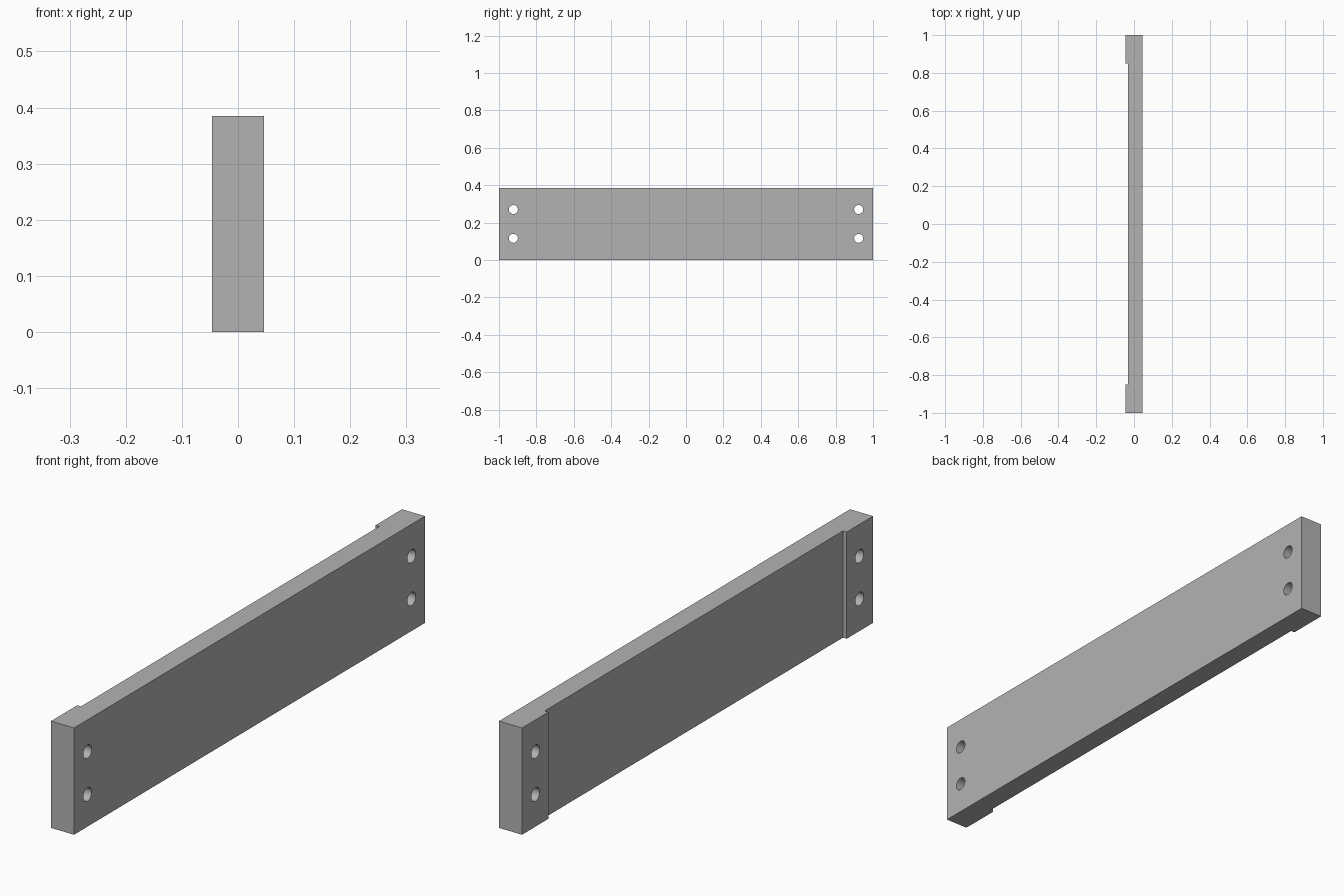
import bpy
import bmesh
from mathutils import Matrix

HEIGHT = 0.385
HOLE_RADIUS = 0.024

cube = bpy.data.objects.get("Cube")
if cube:
    bpy.data.objects.remove(cube, do_unlink=True)

grey = bpy.data.materials.new("plain grey")
grey.use_nodes = True
colour = (0.45, 0.45, 0.45, 1.0)
grey.diffuse_color = colour
grey.node_tree.nodes["Principled BSDF"].inputs["Base Color"].default_value = colour


def make_object(name, bm):
    bmesh.ops.recalc_face_normals(bm, faces=bm.faces)
    mesh = bpy.data.meshes.new(name)
    bm.to_mesh(mesh)
    bm.free()
    mesh.materials.append(grey)
    obj = bpy.data.objects.new(name, mesh)
    bpy.context.collection.objects.link(obj)
    return obj


# Plank: plan outline with a thicker pad at each end, extruded upward
half = [(0.046, -1), (0.046, 1), (-0.046, 1), (-0.046, 0.85), (-0.031, 0.85)]
outline = half + [(x, -y) for x, y in reversed(half[2:])]
bm = bmesh.new()
base = bm.faces.new([bm.verts.new((x, y, 0)) for x, y in outline])
top = bmesh.ops.extrude_face_region(bm, geom=[base])["geom"]
bmesh.ops.translate(bm, vec=(0, 0, HEIGHT),
                    verts=[v for v in top if isinstance(v, bmesh.types.BMVert)])
plank = make_object("plank", bm)

# Bolt holes: two through each end pad
bm = bmesh.new()
for y in (-0.923, 0.923):
    for z in (0.116, 0.27):
        place = Matrix.Translation((0, y, z)) @ Matrix.Rotation(1.5707963, 4, 'Y')
        bmesh.ops.create_cone(bm, cap_ends=True, segments=32, radius1=HOLE_RADIUS,
                              radius2=HOLE_RADIUS, depth=0.3, matrix=place)
cutter = make_object("hole_cutter", bm)
cutter.hide_render = True
cutter.hide_set(True)

cut = plank.modifiers.new("bolt_holes", 'BOOLEAN')
cut.operation = 'DIFFERENCE'
cut.solver = 'EXACT'
cut.object = cutter

# Apply the cut, drop the cutter and smooth the hole walls
bpy.ops.object.select_all(action='DESELECT')
plank.select_set(True)
bpy.context.view_layer.objects.active = plank
bpy.ops.object.modifier_apply(modifier=cut.name)
bpy.data.objects.remove(cutter, do_unlink=True)
bpy.ops.object.shade_smooth_by_angle(angle=0.6)
